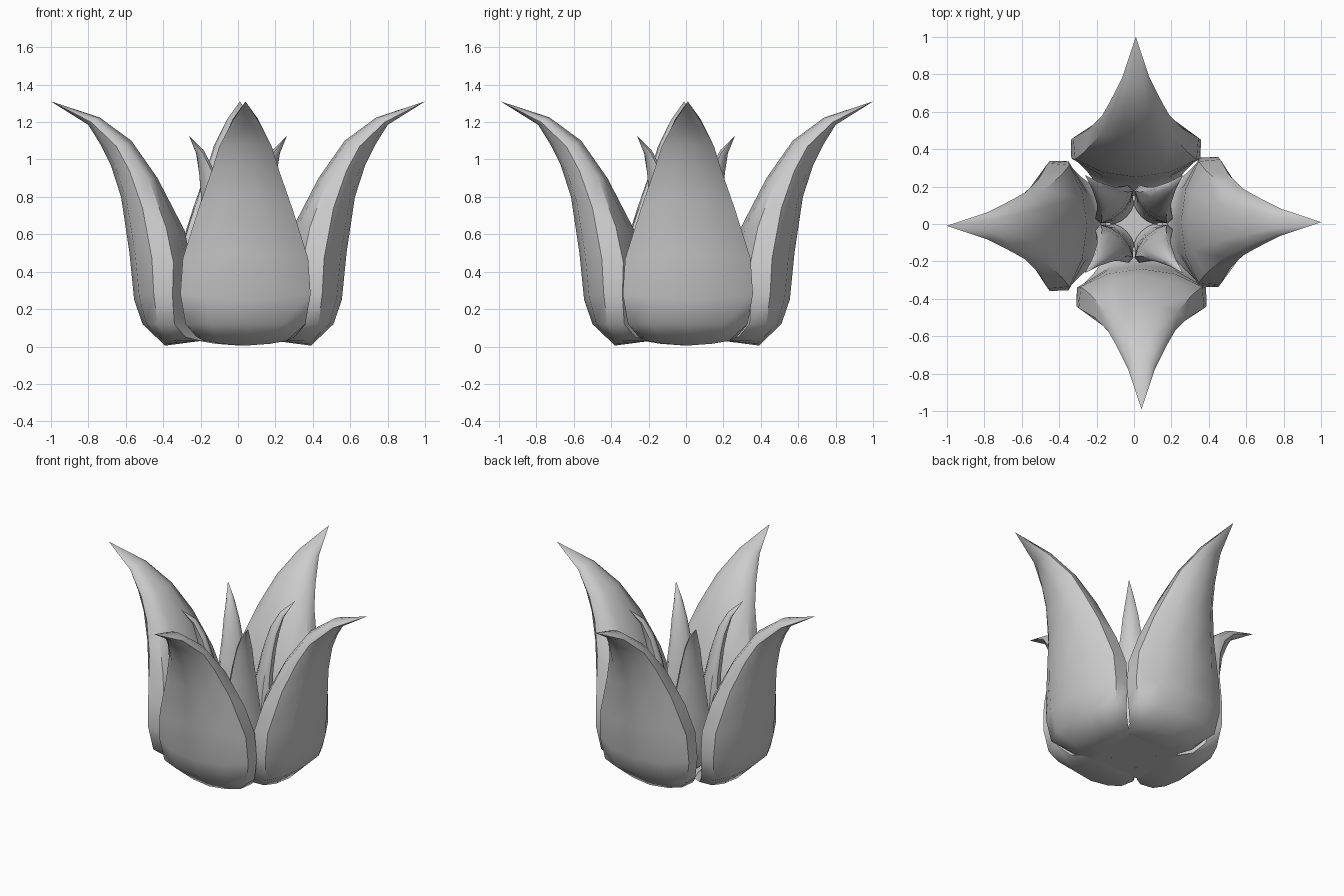
import bpy, math

if "Cube" in bpy.data.objects:
    bpy.data.objects.remove(bpy.data.objects["Cube"])

# Petal rows: outer centre (r, z), side crease (r, half width, z),
# inner edge (r, half width, z), inner centre (r, z)
ROWS = [
    ((.20, .03), (.20, .15, .03), (.20, .20, .03), (.15, .03)),
    ((.39, .005), (.35, .22, .03), (.28, .26, .05), (.18, .07)),
    ((.51, .12), (.43, .32, .12), (.34, .32, .12), (.21, .14)),
    ((.555, .25), (.45, .348, .28), (.35, .345, .27), (.23, .27)),
    ((.58, .50), (.46, .335, .47), (.345, .325, .45), (.25, .45)),
    ((.625, .80), (.51, .25, .74), (.385, .275, .64), (.285, .62)),
    ((.68, .97), (.58, .18, .94), (.48, .19, .90), (.43, .90)),
    ((.735, 1.08), (.65, .14, 1.07), (.60, .13, 1.08), (.57, 1.10)),
    ((.80, 1.185), (.785, .072, 1.20), (.76, .068, 1.215), (.74, 1.225)),
]
TIP = (1.0, 0, 1.31)


def petal_mesh():
    # Closed thick leaf: each row is a ring of ten points
    verts, faces = [], []
    for (rc, zc), (rs, hs, zs), (re, he, ze), (ri, zi) in ROWS:
        mid = (rs + (rc - rs) * .74, hs * .6, zs + (zc - zs) * .6)
        inner = (re + (ri - re) * .72, he * .55, ze + (zi - ze) * .72)
        half = [inner, (re, he, ze), (rs, hs, zs), mid]
        verts += [(r, -h, z) for r, h, z in half]
        verts.append((rc, 0, zc))
        verts += half[::-1]
        verts.append((ri, 0, zi))
    n = 10
    for i in range(len(ROWS) - 1):
        for j in range(n):
            a, b = i * n + j, i * n + (j + 1) % n
            faces.append((a, b, b + n, a + n))
    verts.append(TIP)
    last = (len(ROWS) - 1) * n
    for j in range(n):
        faces.append((last + j, last + (j + 1) % n, len(verts) - 1))
    return verts, faces


def add_mesh(name, verts, faces):
    me = bpy.data.meshes.new(name)
    me.from_pydata(verts, [], faces)
    ob = bpy.data.objects.new(name, me)
    bpy.context.collection.objects.link(ob)
    bpy.ops.object.select_all(action='DESELECT')
    ob.select_set(True)
    bpy.context.view_layer.objects.active = ob
    bpy.ops.object.shade_smooth_by_angle(angle=math.radians(55))
    return ob


verts, faces = petal_mesh()

# Four large outer petals, the front one slightly off centre
for k, (name, dx, dy) in enumerate([("right", 0, .01), ("back", .01, 0),
                                    ("left", 0, -.01), ("front", .04, .01)]):
    ob = add_mesh("outer_petal_" + name, verts, faces)
    ob.rotation_euler.z = k * math.pi / 2
    ob.location = (dx, dy, 0)

# Four slim inner petals on the diagonals
for k in range(4):
    ob = add_mesh("inner_petal_%d" % (k + 1), verts, faces)
    ob.scale = (.37, .365, .84)
    ob.location.z = .025
    ob.rotation_euler.z = math.pi / 4 + k * math.pi / 2

# Square floor closing the cup
add_mesh("flower_base", [(-.2, -.2, .03), (.2, -.2, .03), (.2, .2, .03), (-.2, .2, .03)],
         [(0, 1, 2, 3)])
